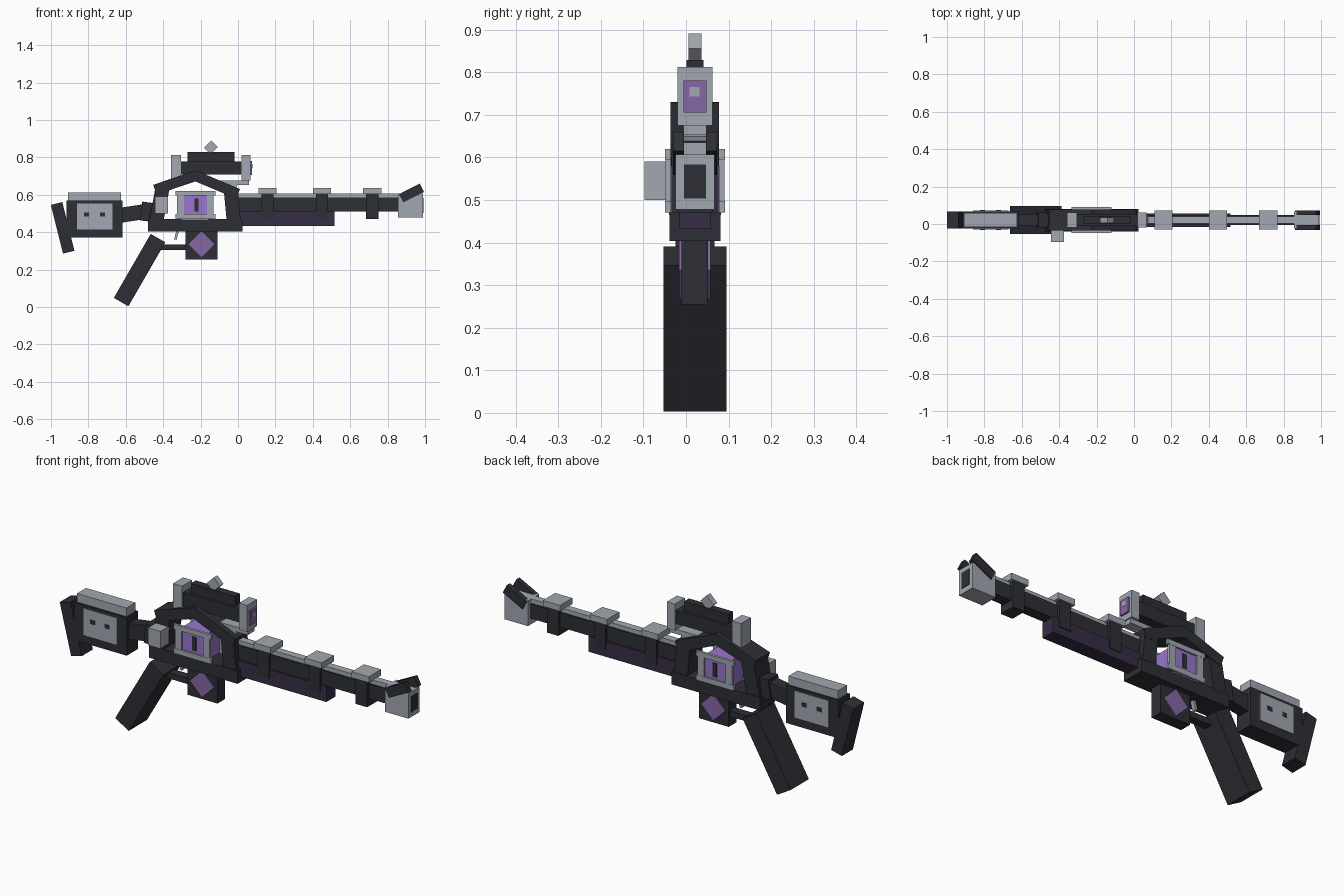
import bpy, math
from mathutils import Matrix, Vector

if "Cube" in bpy.data.objects:
    bpy.data.objects.remove(bpy.data.objects["Cube"])


def material(name, rgb):
    m = bpy.data.materials.new(name)
    m.use_nodes = True
    m.diffuse_color = (*rgb, 1)
    m.node_tree.nodes["Principled BSDF"].inputs["Base Color"].default_value = (*rgb, 1)
    return m


DARK = material("charcoal", (.027, .028, .036))
LIGHT = material("light grey", (.36, .39, .44))
VIOLET = material("bright violet", (.32, .18, .6))
PLUM = material("soft purple", (.24, .135, .38))
SHADE = material("dark purple", (.038, .026, .06))
MID = 0.021  # centre plane of the body in y


def box(name, mat, x, z, y=None, half=None, angle=0):
    """Box from x, z and y ranges (or half width about the mid plane), turned in the xz plane."""
    y = y or (MID - half, MID + half)
    mid = Vector([(a + b) / 2 for a, b in (x, y, z)])
    size = [b - a for a, b in (x, y, z)]
    bpy.ops.mesh.primitive_cube_add(size=1)
    ob = bpy.context.object
    ob.name = name
    ob.data.transform(Matrix.Translation(mid) @ Matrix.Rotation(math.radians(-angle), 4, 'Y')
                      @ Matrix.Diagonal((*size, 1)))
    ob.data.materials.append(mat)
    return ob


def beam(name, mat, p, q, thick, half=None, y=None):
    """Straight bar between two xz points."""
    cx, cz = (p[0] + q[0]) / 2, (p[1] + q[1]) / 2
    length = math.hypot(q[0] - p[0], q[1] - p[1])
    angle = math.degrees(math.atan2(q[1] - p[1], q[0] - p[0]))
    return box(name, mat, (cx - length / 2, cx + length / 2),
               (cz - thick / 2, cz + thick / 2), y, half, angle)


def both_sides(name, mat, x, z, inner, outer, angle=0):
    """Matching pieces on the two flanks."""
    box(name + "_right", mat, x, z, (MID - outer, MID - inner), angle=angle)
    box(name + "_left", mat, x, z, (MID + inner, MID + outer), angle=angle)


# Stock
beam("butt_plate", DARK, (-.97, .553), (-.905, .293), .063, half=.045)
box("stock_body", DARK, (-.917, -.617), (.372, .568), half=.046)
box("stock_cap", LIGHT, (-.908, -.625), (.568, .612), half=.037)
both_sides("stock_plate", LIGHT, (-.862, -.67), (.415, .553), .044, .05)
for i, x in enumerate((-.81, -.725)):
    both_sides(f"stock_stud_{i}", DARK, (x - .013, x + .013), (.484, .504), .048, .053)
beam("stock_neck", DARK, (-.63, .49), (-.43, .52), .08, half=.03)
beam("neck_collar", DARK, (-.5, .46), (-.487, .56), .05, half=.04)

# Grip and trigger
beam("grip", DARK, (-.625, .026), (-.4275, .368), .09, y=(-.053, .095))
box("trigger_guard", DARK, (-.42, -.27), (.305, .335), half=.022)
beam("trigger", LIGHT, (-.335, .36), (-.322, .41), .013, half=.01)

# Receiver frame
box("receiver_base", DARK, (-.48, .025), (.404, .47), half=.06)
beam("frame_rear_post", DARK, (-.44, .44), (-.405, .63), .075, half=.055)
beam("frame_rear_arch", DARK, (-.445, .627), (-.215, .704), .055, half=.057)
beam("frame_front_arch", DARK, (-.235, .704), (.0, .605), .055, half=.057)
beam("frame_front_post", DARK, (-.038, .62), (-.02, .43), .075, half=.055)
box("bolt_handle", LIGHT, (-.445, -.375), (.5, .59), (-.097, -.025))

# Energy window with its border on both flanks
box("energy_core", VIOLET, (-.3, -.16), (.465, .605), half=.061)
both_sides("core_slot", DARK, (-.233, -.21), (.51, .58), .058, .065)
for part, z in (("top", (.595, .62)), ("bottom", (.47, .497))):
    both_sides("window_" + part, LIGHT, (-.335, -.12), z, .056, .07)
for part, x in (("rear", (-.325, -.288)), ("front", (-.167, -.13))):
    both_sides("window_" + part, LIGHT, x, (.49, .6), .056, .069)

# Magazine with diamond plates
box("magazine", DARK, (-.28, -.11), (.255, .41), half=.031)
both_sides("magazine_diamond", PLUM, (-.244, -.146), (.286, .384), .029, .037, 45)

# Barrel
box("barrel", DARK, (-.03, .87), (.51, .585), half=.027)
box("barrel_rail", LIGHT, (0, .87), (.583, .607), half=.019)
box("handguard", SHADE, (.0, .515), (.432, .512), half=.036)
for i, x in enumerate((.158, .449, .718)):
    box(f"clamp_{i}", DARK, (x - .033, x + .033), (.47, .607), half=.041)
    box(f"clamp_cap_{i}", LIGHT, (x - .049, x + .049), (.604, .635), half=.05)

# Muzzle
box("muzzle", LIGHT, (.855, .99), (.477, .607), half=.046)
box("muzzle_bore", DARK, (.98, .993), (.503, .583), half=.026)
both_sides("muzzle_fin", DARK, (.865, .99), (.584, .634), .026, .052, 27)

# Sight
box("sight_body", DARK, (-.31, .03), (.708, .778), half=.033)
box("sight_top", DARK, (-.27, -.018), (.77, .828), half=.02)
box("sight_rear_block", LIGHT, (-.357, -.305), (.68, .812), half=.041)
box("sight_front_block", LIGHT, (.02, .066), (.675, .812), half=.041)
box("sight_lens", PLUM, (.06, .075), (.705, .78), half=.027)
box("lens_mark", LIGHT, (.074, .077), (.743, .765), (.008, .032))
box("sight_mount", LIGHT, (-.1, .06), (.652, .676), half=.027)
beam("mount_foot", LIGHT, (-.06, .655), (-.01, .635), .03, half=.027)
box("sight_knob", LIGHT, (-.17, -.12), (.825, .881), half=.015, angle=-45)
